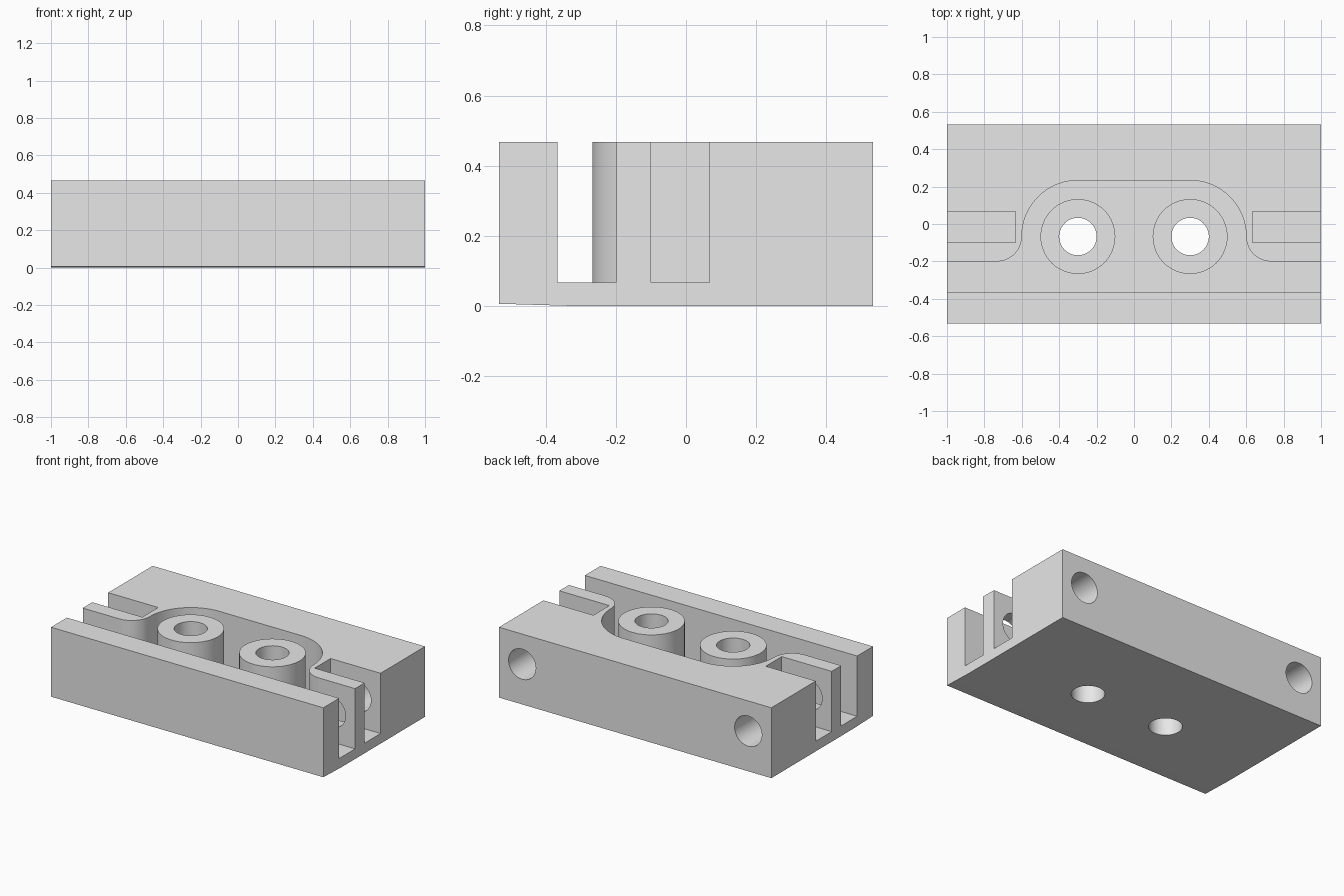
import bpy, bmesh
from math import radians, sin, cos, pi
from mathutils import Matrix

cube = bpy.data.objects.get("Cube")
if cube:
    bpy.data.objects.remove(cube, do_unlink=True)

TOP, FLOOR, HALF_Y = 0.467, 0.067, 0.533
POST_X, POST_Y = 0.3, -0.067

grey = bpy.data.materials.new("light_grey")
grey.use_nodes = True
grey.diffuse_color = (0.8, 0.8, 0.8, 1)
grey.node_tree.nodes["Principled BSDF"].inputs["Base Color"].default_value = (0.8, 0.8, 0.8, 1)


def finish(name, bm):
    bmesh.ops.recalc_face_normals(bm, faces=bm.faces)
    mesh = bpy.data.meshes.new(name)
    bm.to_mesh(mesh)
    bm.free()
    mesh.materials.append(grey)
    obj = bpy.data.objects.new(name, mesh)
    bpy.context.collection.objects.link(obj)
    return obj


def prism(name, outline, low, high, axes=lambda u, v, w: (u, v, w)):
    """Extrude a closed outline between two levels."""
    bm = bmesh.new()
    face = bm.faces.new([bm.verts.new(axes(u, v, low)) for u, v in outline])
    ext = bmesh.ops.extrude_face_region(bm, geom=[face])["geom"]
    for v in [g for g in ext if isinstance(g, bmesh.types.BMVert)]:
        u, w = next((e.other_vert(v).co for e in v.link_edges
                     if e.other_vert(v) in face.verts), v.co), high - low
        v.co.x, v.co.y, v.co.z = [a + b - c for a, b, c in
                                  zip(u, axes(0, 0, w), axes(0, 0, 0))]
    return finish(name, bm)


def rect(x0, x1, y0, y1):
    return [(x0, y0), (x1, y0), (x1, y1), (x0, y1)]


def arc(cx, cy, r, start, end, steps=24):
    angles = [radians(start + (end - start) * i / steps) for i in range(steps + 1)]
    return [(cx + r * cos(a), cy + r * sin(a)) for a in angles]


def cylinder(name, r, depth, centre, along_y=False):
    bm = bmesh.new()
    matrix = Matrix.Translation(centre)
    if along_y:
        matrix = matrix @ Matrix.Rotation(pi / 2, 4, "X")
    bmesh.ops.create_cone(bm, cap_ends=True, segments=64, radius1=r, radius2=r,
                          depth=depth, matrix=matrix)
    return finish(name, bm)


def combine(body, tool, operation):
    """Apply a boolean and discard the tool."""
    tool.hide_render = True
    mod = body.modifiers.new(tool.name, "BOOLEAN")
    mod.operation, mod.solver, mod.object = operation, "EXACT", tool
    bpy.ops.object.select_all(action="DESELECT")
    bpy.context.view_layer.objects.active = body
    body.select_set(True)
    bpy.ops.object.modifier_apply(modifier=mod.name)
    bpy.data.objects.remove(tool, do_unlink=True)


# Main block, with a slight lift along the lower front edge
side = [(-HALF_Y, 0.006), (-0.33, 0), (HALF_Y, 0), (HALF_Y, TOP), (-HALF_Y, TOP)]
body = prism("channel_block", side, -1, 1, lambda u, v, w: (w, u, v))

# Channel that widens around the two posts
right = [(1.1, -0.367), (1.1, -0.2)]
right += arc(0.733, POST_Y, 0.133, 270, 180)
right += arc(POST_X, POST_Y, 0.3, 0, 90)[1:]
outline = right + [(-x, y) for x, y in reversed(right)]
combine(body, prism("channel_cutter", outline, FLOOR, 0.6), "DIFFERENCE")

for s in (-1, 1):
    # End slot
    x0, x1 = sorted((s * 0.633, s * 1.1))
    combine(body, prism("slot_cutter", rect(x0, x1, -0.1, 0.067), FLOOR, 0.6), "DIFFERENCE")
    # Round post rising from the channel floor, bored right through
    post_height = TOP - 0.03
    combine(body, cylinder("post", 0.2, post_height,
                           (s * POST_X, POST_Y, TOP - post_height / 2)), "UNION")
    combine(body, cylinder("post_bore", 0.1, 2, (s * POST_X, POST_Y, 0)), "DIFFERENCE")
    # Cross hole from the back face into the channel
    combine(body, cylinder("cross_bore", 0.1, 0.9, (s * 0.83, 0.167, 0.267), True), "DIFFERENCE")

bpy.ops.object.select_all(action="DESELECT")
body.select_set(True)
bpy.context.view_layer.objects.active = body
bpy.ops.object.shade_smooth_by_angle(angle=radians(30))
